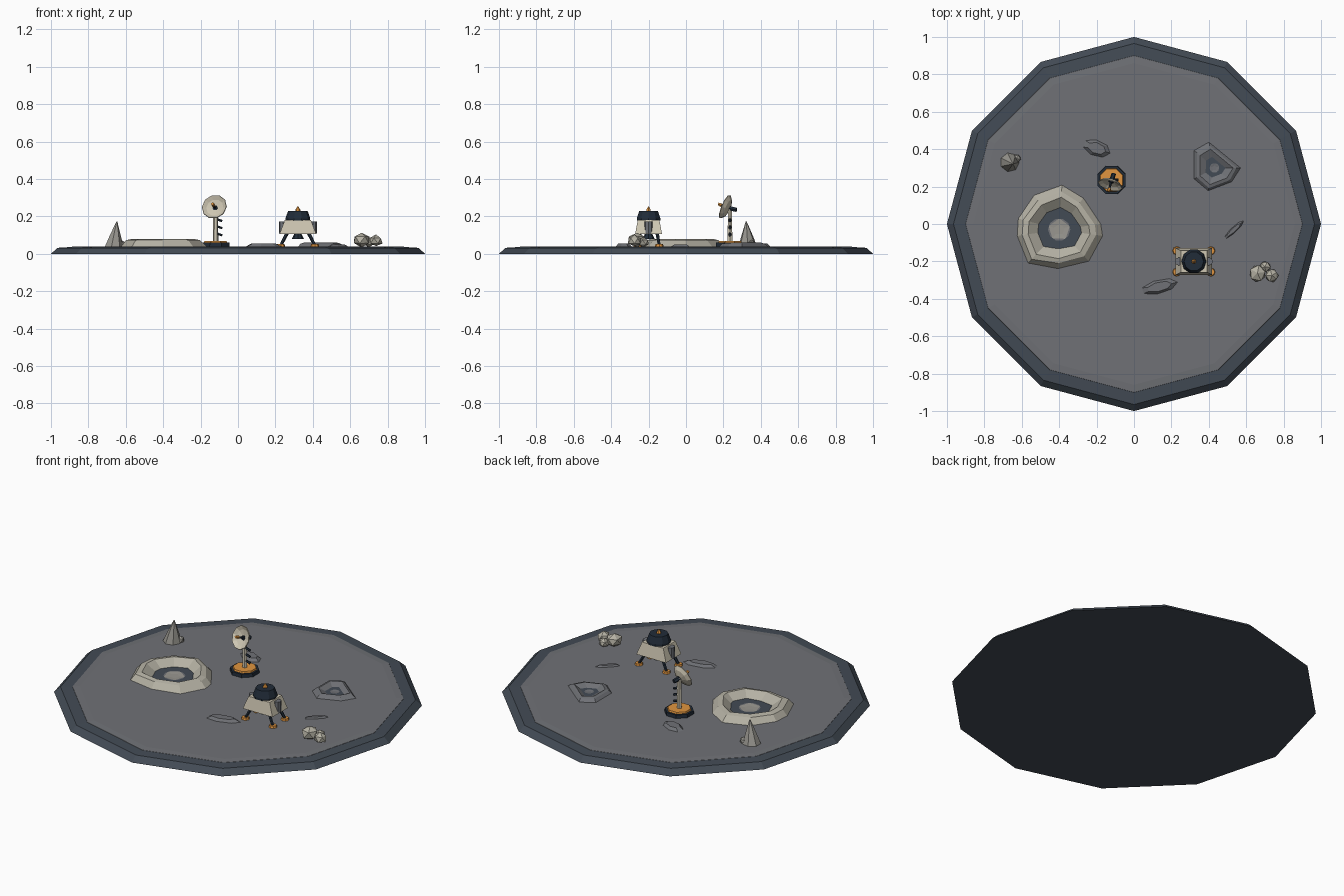
import bpy, bmesh, math, random
from mathutils import Vector, Matrix

if "Cube" in bpy.data.objects:
    bpy.data.objects.remove(bpy.data.objects["Cube"])

random.seed(4)

def material(name, rgb):
    m = bpy.data.materials.new(name)
    m.diffuse_color = (*rgb, 1)
    m.use_nodes = True
    m.node_tree.nodes["Principled BSDF"].inputs["Base Color"].default_value = m.diffuse_color
    return m

SOIL = material("soil", (0.16, 0.165, 0.18))
EDGE = material("edge", (0.055, 0.07, 0.09))
ROCK = material("rock", (0.32, 0.31, 0.28))
PALE = material("pale_rock", (0.46, 0.44, 0.37))
CREAM = material("cream", (0.62, 0.57, 0.45))
NAVY = material("navy", (0.015, 0.025, 0.04))
STEEL = material("steel", (0.16, 0.17, 0.19))
ORANGE = material("orange", (0.75, 0.3, 0.05))

def finish(name, bm, mat, matrix=None):
    if matrix:
        bm.transform(matrix)
    bmesh.ops.recalc_face_normals(bm, faces=bm.faces)
    me = bpy.data.meshes.new(name)
    bm.to_mesh(me)
    bm.free()
    ob = bpy.data.objects.new(name, me)
    me.materials.append(mat)
    bpy.context.collection.objects.link(ob)
    return ob

def loft(name, rings, mat, bottom=True, top=True, matrix=None):
    """Join matching point rings with quads, optionally capped."""
    bm = bmesh.new()
    vs = [[bm.verts.new(p) for p in r] for r in rings]
    n = len(vs[0])
    for a, b in zip(vs, vs[1:]):
        for i in range(n):
            j = (i + 1) % n
            bm.faces.new((a[i], a[j], b[j], b[i]))
    if bottom:
        bm.faces.new(vs[0][::-1])
    if top:
        bm.faces.new(vs[-1])
    return finish(name, bm, mat, matrix)

def circle(r, z, n, c=(0, 0), start=0.0):
    return [(c[0] + r * math.cos(start + 2 * math.pi * i / n),
             c[1] + r * math.sin(start + 2 * math.pi * i / n), z) for i in range(n)]

def lathe(name, profile, n, mat, c=(0, 0), start=0.0, **kw):
    return loft(name, [circle(r, z, n, c, start) for r, z in profile], mat, **kw)

def rod(name, p, q, r1, r2, mat, n=6):
    p, q = Vector(p), Vector(q)
    d = q - p
    m = Matrix.Translation(p) @ d.to_track_quat('Z', 'Y').to_matrix().to_4x4()
    return loft(name, [circle(r1, 0, n), circle(r2, d.length, n)], mat, matrix=m)

def boulder(name, loc, r, mat, sz=1.0):
    bm = bmesh.new()
    bmesh.ops.create_icosphere(bm, subdivisions=1, radius=r)
    for v in bm.verts:
        v.co *= random.uniform(0.9, 1.08)
        v.co.z *= sz
    finish(name, bm, mat, Matrix.Translation(loc) @ Matrix.Rotation(random.uniform(0, 3), 4, 'Z'))

# ground slab and soil
lathe("base_rim", [(1, 0), (0.965, 0.032), (0.9, 0.036)], 12, EDGE)
lathe("soil_floor", [(0.905, 0.03), (0.9, 0.037), (0.86, 0.04)], 12, SOIL)

# craters: outline scaled inwards to crest, inner wall and dark floor ring
def crater(name, c, outline, profile, floor, mat):
    def ring(s, z, jit=0.03):
        return [(c[0] + (x - c[0]) * t, c[1] + (y - c[1]) * t, z)
                for x, y in outline for t in [s * random.uniform(1 - jit, 1 + jit)]]
    rings = [[(x, y, 0.038) for x, y in outline]] + [ring(s, z) for s, z in profile]
    loft(name + "_rim", rings, mat, bottom=False, top=False)
    r1, r2 = floor
    lathe(name + "_dark_floor", [(r1, 0.043), (r2, 0.043)], 10, EDGE, c, bottom=False, top=False)
    lathe(name + "_pit", [(r2, 0.043), (r2 * 0.5, 0.041)], 5, ROCK if mat == PALE else SOIL, c,
          start=0.3, bottom=False)

crater("large_crater", (-0.40, -0.03),
       [(-0.385, 0.21), (-0.27, 0.14), (-0.176, 0.0), (-0.166, -0.064), (-0.24, -0.2),
        (-0.406, -0.24), (-0.567, -0.21), (-0.626, -0.064), (-0.62, 0.03), (-0.535, 0.155)],
       [(0.86, 0.073), (0.72, 0.08), (0.5, 0.043)], (0.13, 0.06), PALE)
crater("small_crater", (0.43, 0.30),
       [(0.40, 0.44), (0.572, 0.30), (0.524, 0.225), (0.396, 0.176), (0.32, 0.24), (0.32, 0.395)],
       [(0.85, 0.055), (0.7, 0.06), (0.42, 0.043)], (0.065, 0.026), SOIL)

# low ridges in the soil
for i, (x, y, lx, ly, rot, h) in enumerate([(0.135, -0.335, 0.105, 0.038, 14, 0.055),
                                            (0.535, -0.03, 0.075, 0.016, 43, 0.05),
                                            (-0.2, 0.405, 0.08, 0.045, -20, 0.055)]):
    m = (Matrix.Translation((x, y, 0)) @ Matrix.Rotation(math.radians(rot), 4, 'Z')
         @ Matrix.Diagonal((lx, ly, 1, 1)))
    lathe(f"soil_ridge_{i}", [(1, 0.038), (0.65, h)], 7, SOIL, matrix=m)

# rock spire and boulders
loft("rock_spire", [circle(0.052, 0.038, 7, (-0.665, 0.33)), circle(0.032, 0.095, 7, (-0.658, 0.327)),
                    circle(0.003, 0.172, 7, (-0.648, 0.322))], ROCK)
boulder("spire_pebble", (-0.628, 0.35, 0.052), 0.024, ROCK)
boulder("boulder_large", (0.66, -0.262, 0.075), 0.05, PALE, 0.8)
boulder("boulder_medium", (0.738, -0.275, 0.07), 0.037, PALE, 0.85)
boulder("boulder_small", (0.70, -0.228, 0.062), 0.033, PALE, 0.8)

# lander body and cabin
LX, LY = 0.32, -0.20
def rect(a, b, z):
    return [(LX + sx * a, LY + sy * b, z) for sx, sy in ((-1, -1), (1, -1), (1, 1), (-1, 1))]
loft("lander_body", [rect(0.098, 0.072, 0.105), rect(0.07, 0.058, 0.18)], CREAM)
lathe("lander_cabin", [(0.066, 0.178), (0.066, 0.19), (0.052, 0.23)], 10, NAVY, (LX, LY))
lathe("cabin_beacon", [(0.013, 0.228), (0.013, 0.236), (0.002, 0.254)], 6, ORANGE, (LX, LY))
lathe("lander_engine", [(0.032, 0.08), (0.02, 0.106)], 8, NAVY, (LX, LY))

# side tanks, legs and foot pads
for sx in (-1, 1):
    side = "left" if sx < 0 else "right"
    lathe(f"{side}_tank", [(0.022, 0.108), (0.022, 0.172)], 8, STEEL, (LX + sx * 0.08, LY))
    for sy in (-1, 1):
        end = "front" if sy < 0 else "back"
        foot = (LX + sx * 0.091, LY + sy * 0.057)
        rod(f"{end}_{side}_leg", (LX + sx * 0.055, LY + sy * 0.045, 0.115), (*foot, 0.045), 0.01, 0.008, NAVY)
        lathe(f"{end}_{side}_foot", [(0.024, 0.037), (0.02, 0.052)], 8, ORANGE, foot)

# antenna plinth and mast
AX, AY = -0.12, 0.235
A = math.pi / 8
lathe("antenna_plinth", [(0.082, 0.038), (0.08, 0.06)], 8, NAVY, (AX, AY), A)
lathe("antenna_plinth_top", [(0.068, 0.058), (0.064, 0.069)], 8, ORANGE, (AX, AY), A)
rod("antenna_mast", (AX, AY, 0.065), (AX, AY, 0.25), 0.015, 0.012, CREAM, 6)
for i in range(3):
    z = 0.105 + 0.038 * i
    rod(f"mast_peg_{i}", (AX - 0.005, AY, z + 0.008), (AX + 0.036, AY, z - 0.006), 0.007, 0.007, NAVY)

# dish tilted upwards and turned slightly left, with its feed and back bracket
axis = Vector((-0.25, -0.9, 0.38)).normalized()
centre = Vector((-0.123, 0.222, 0.246))
m = Matrix.Translation(centre) @ axis.to_track_quat('Z', 'Y').to_matrix().to_4x4()
lathe("dish", [(0.02, -0.012), (0.05, -0.002), (0.069, 0.014), (0.067, 0.018), (0.047, 0.004), (0.018, -0.005)],
      10, CREAM, matrix=m)
rod("dish_feed", centre, centre + axis * 0.04, 0.006, 0.006, NAVY)
rod("dish_feed_tip", centre + axis * 0.035, centre + axis * 0.055, 0.01, 0.008, ORANGE)
rod("dish_bracket", centre, (AX + 0.012, AY + 0.035, 0.235), 0.014, 0.012, NAVY)
